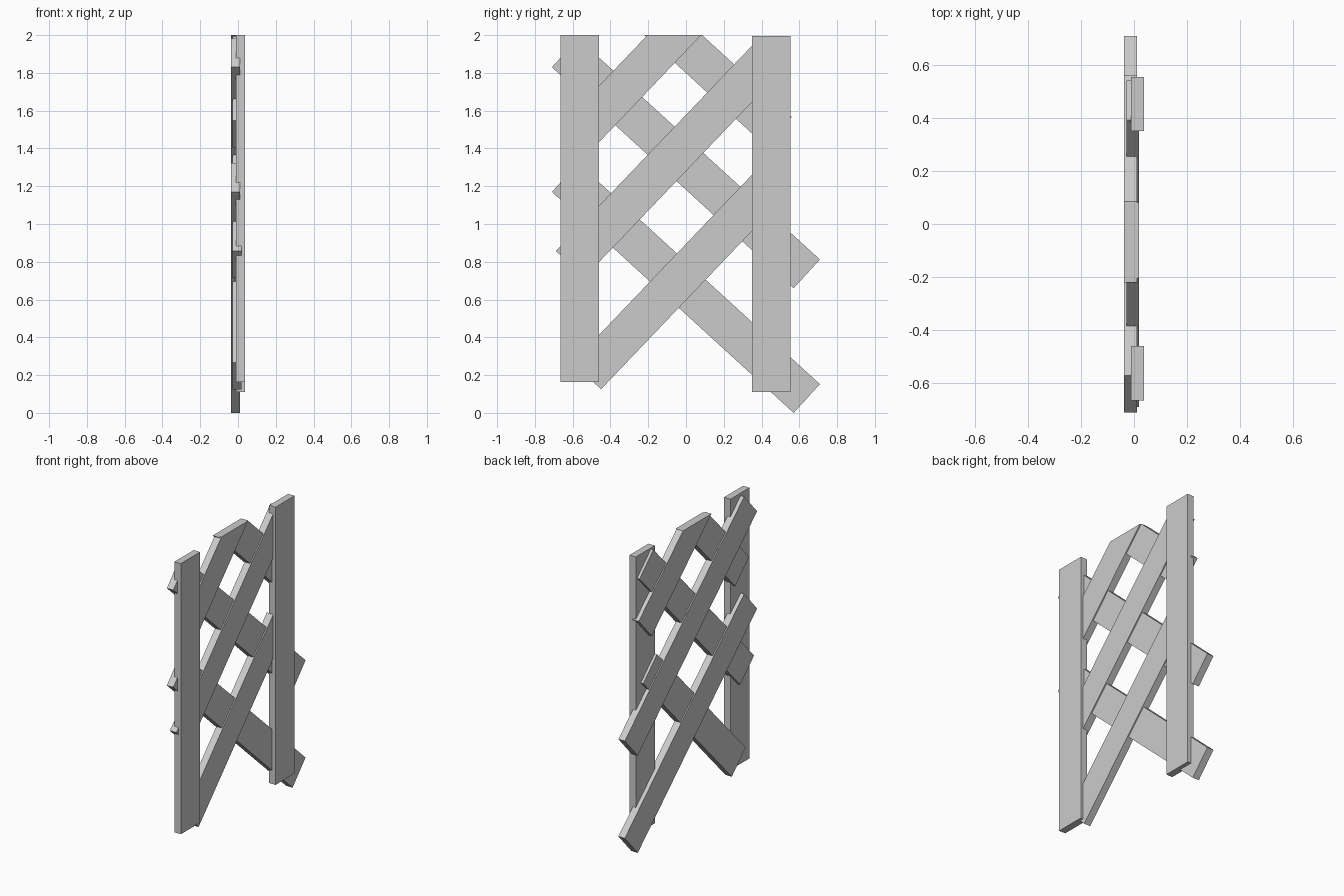
import bpy, bmesh
from mathutils import Vector

if "Cube" in bpy.data.objects:
    bpy.data.objects.remove(bpy.data.objects["Cube"])

THICK = 0.048
TOP = 2.0


def plank(name, a, b, width, x0):
    """Board whose lower edge runs a->b in the (y, z) plane, sawn off flat at TOP."""
    a, b = Vector(a), Vector(b)
    d = (b - a).normalized()
    n = Vector((-d.y, d.x)) * width
    bm = bmesh.new()
    face = bm.faces.new([bm.verts.new((x0, p.x, p.y)) for p in (a, b, b + n, a + n)])
    ext = bmesh.ops.extrude_face_region(bm, geom=[face])
    verts = [g for g in ext["geom"] if isinstance(g, bmesh.types.BMVert)]
    bmesh.ops.translate(bm, verts=verts, vec=(THICK, 0, 0))
    if max(v.co.z for v in bm.verts) > TOP + 1e-4:
        geom = bm.verts[:] + bm.edges[:] + bm.faces[:]
        bmesh.ops.bisect_plane(bm, geom=geom, plane_co=(0, 0, TOP),
                               plane_no=(0, 0, 1), clear_outer=True)
        bmesh.ops.holes_fill(bm, edges=[e for e in bm.edges if e.is_boundary])
    bmesh.ops.recalc_face_normals(bm, faces=bm.faces[:])
    mesh = bpy.data.meshes.new(name)
    bm.to_mesh(mesh)
    bm.free()
    bpy.context.collection.objects.link(bpy.data.objects.new(name, mesh))


# Upright boards on the outer side
plank("upright_board_left", (-0.46, 0.163), (-0.46, 2.0), 0.205, -0.011)
plank("upright_board_right", (0.553, 0.11), (0.553, 1.995), 0.203, -0.011)

# Rising slats in the middle layer
rising = [((-0.45, 0.125), (0.50, 1.12)),
          ((-0.54, 0.715), (0.54, 1.845)),
          ((-0.487, 1.405), (0.40, 2.335))]
for i, (a, b) in enumerate(rising):
    plank(f"rising_slat_{i + 1}", a, b, 0.206, -0.029)

# Falling slats in the back layer
falling = [((-0.71, 1.17), (0.57, 0.0)),
           ((-0.71, 1.83), (0.57, 0.66)),
           ((-0.55, 2.302), (0.42, 1.415))]
for i, (a, b) in enumerate(falling):
    plank(f"falling_slat_{i + 1}", a, b, 0.206, -0.037)
